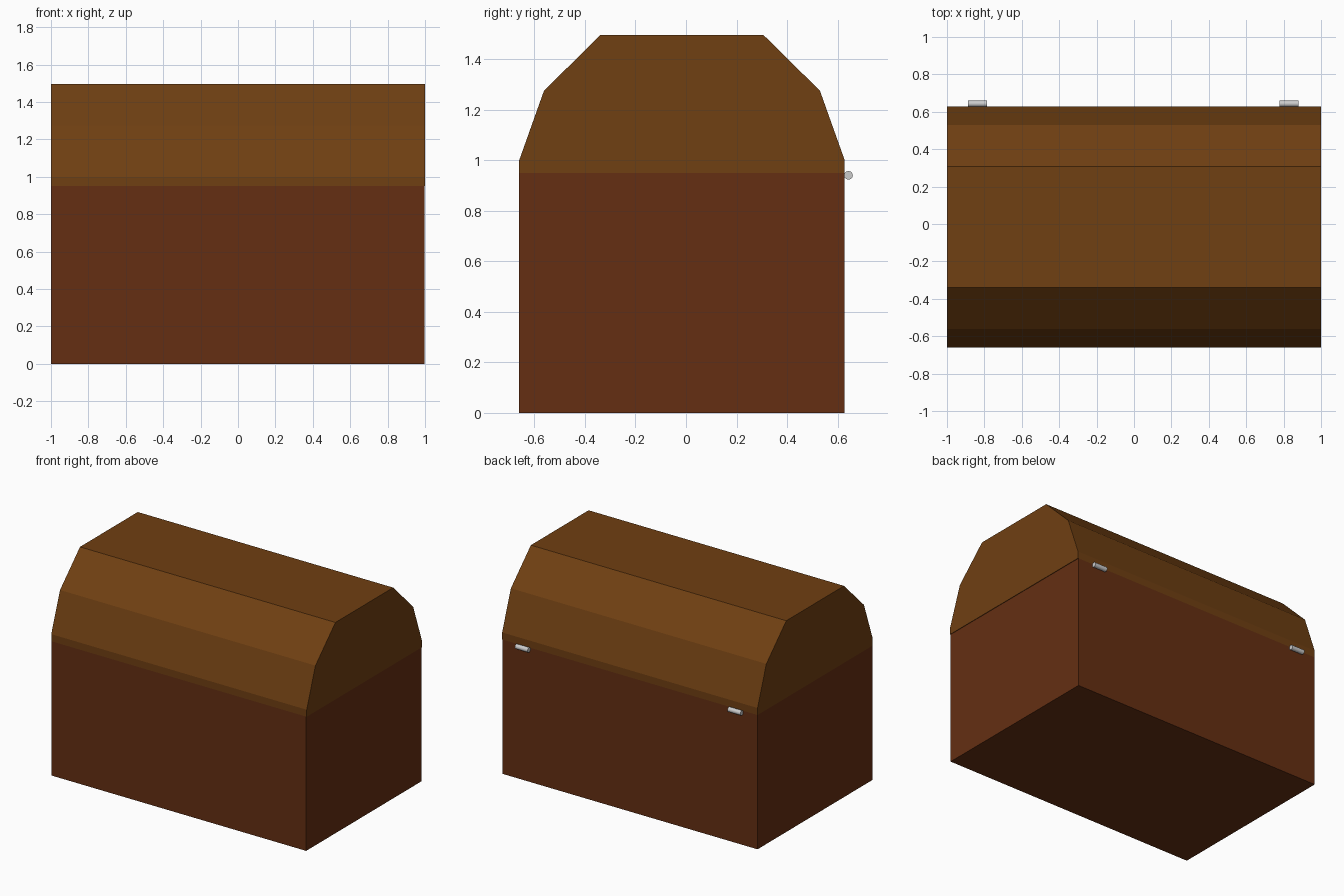
import bpy
import math

if "Cube" in bpy.data.objects:
    bpy.data.objects.remove(bpy.data.objects["Cube"])

def material(name, color):
    m = bpy.data.materials.new(name)
    m.diffuse_color = (*color, 1)
    m.use_nodes = True
    m.node_tree.nodes["Principled BSDF"].inputs["Base Color"].default_value = m.diffuse_color
    return m

def prism(name, profile, x0, x1, mat):
    """Extrude a (y, z) outline along x into a closed solid."""
    n = len(profile)
    verts = [(x, y, z) for x in (x0, x1) for y, z in profile]
    faces = [tuple(reversed(range(n))), tuple(range(n, 2 * n))]
    faces += [(i, (i + 1) % n, (i + 1) % n + n, i + n) for i in range(n)]
    mesh = bpy.data.meshes.new(name)
    mesh.from_pydata(verts, [], faces)
    mesh.materials.append(mat)
    obj = bpy.data.objects.new(name, mesh)
    bpy.context.collection.objects.link(obj)
    return obj

FRONT, BACK, SEAM = -0.66, 0.628, 0.95
dark_wood = material("dark_wood", (0.13, 0.028, 0.006))
light_wood = material("light_wood", (0.16, 0.05, 0.006))

# Chest body
prism("chest_body", [(FRONT, 0), (BACK, 0), (BACK, SEAM), (FRONT, SEAM)],
      -1, 0.996, dark_wood)

# Faceted lid: half profile mirrored about the chest's middle
mid = (FRONT + BACK) / 2
half = [(0.644, SEAM), (0.644, 1.0), (0.546, 1.275), (0.323, 1.495)]
profile = [(mid + d, z) for d, z in half] + [(mid - d, z) for d, z in reversed(half)]
prism("chest_lid", profile, -1, 1, light_wood)

# Hinge barrels on the back
for side, x in (("left", -0.837), ("right", 0.829)):
    bpy.ops.mesh.primitive_cylinder_add(
        vertices=24, radius=0.017, depth=0.1,
        location=(x, 0.643, 0.94), rotation=(0, math.pi / 2, 0))
    bpy.context.object.name = side + "_hinge"
    bpy.ops.object.shade_smooth_by_angle()
